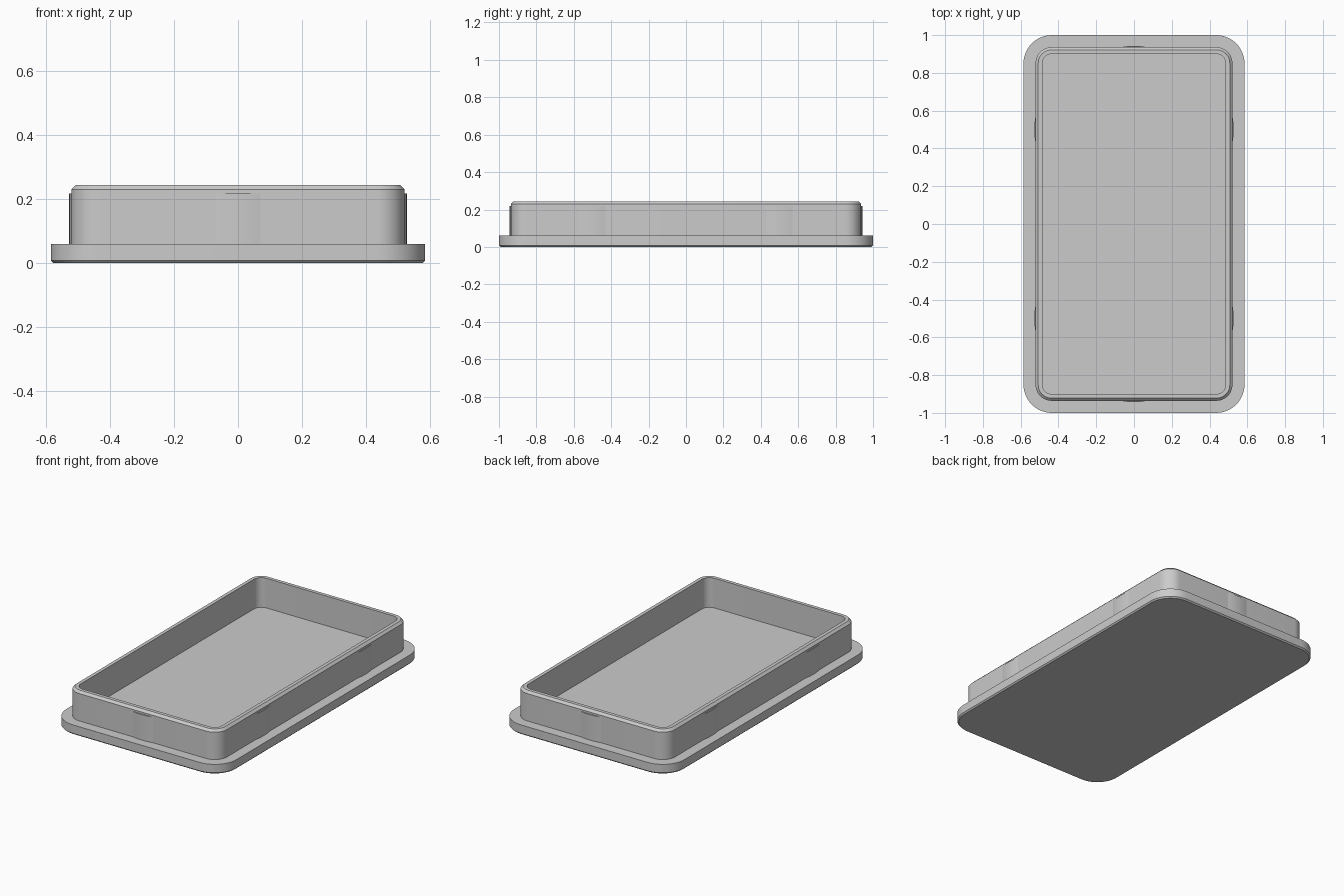
import bpy
import bmesh
import math

cube = bpy.data.objects.get("Cube")
if cube:
    bpy.data.objects.remove(cube, do_unlink=True)

GREY = (0.6, 0.6, 0.6, 1)
grey = bpy.data.materials.new("light grey plastic")
grey.use_nodes = True
grey.diffuse_color = GREY
grey.node_tree.nodes["Principled BSDF"].inputs["Base Color"].default_value = GREY

HALF_X, HALF_Y = 0.585, 1.0      # flange half sizes
FLANGE_TOP = 0.06
WALL_X, WALL_Y = 0.521, 0.936    # rim wall half sizes
CORNER_STEPS = 12


def rounded_rect(hx, hy, r, z):
    """Counter-clockwise outline of a rounded rectangle."""
    points = []
    for i, (sx, sy) in enumerate([(1, 1), (-1, 1), (-1, -1), (1, -1)]):
        for k in range(CORNER_STEPS + 1):
            a = math.pi / 2 * (i + k / CORNER_STEPS)
            points.append((sx * (hx - r) + r * math.cos(a),
                           sy * (hy - r) + r * math.sin(a), z))
    return points


def loft(name, outlines, closed=False):
    """Skin a stack of outlines; cap the ends or join last to first."""
    bm = bmesh.new()
    rings = [[bm.verts.new(p) for p in outline] for outline in outlines]
    pairs = list(zip(rings, rings[1:]))
    if closed:
        pairs.append((rings[-1], rings[0]))
    else:
        bm.faces.new(rings[0][::-1])
        bm.faces.new(rings[-1])
    for low, high in pairs:
        for i in range(len(low)):
            j = (i + 1) % len(low)
            bm.faces.new((low[i], low[j], high[j], high[i]))
    bmesh.ops.recalc_face_normals(bm, faces=bm.faces)
    mesh = bpy.data.meshes.new(name)
    bm.to_mesh(mesh)
    bm.free()
    mesh.materials.append(grey)
    obj = bpy.data.objects.new(name, mesh)
    bpy.context.collection.objects.link(obj)
    bpy.ops.object.select_all(action="DESELECT")
    obj.select_set(True)
    bpy.context.view_layer.objects.active = obj
    bpy.ops.object.shade_smooth_by_angle(angle=math.radians(30))
    return obj


# Flange plate with a chamfered bottom edge
loft("flange", [
    rounded_rect(HALF_X - 0.008, HALF_Y - 0.008, 0.142, 0),
    rounded_rect(HALF_X, HALF_Y, 0.15, 0.008),
    rounded_rect(HALF_X, HALF_Y, 0.15, FLANGE_TOP),
])

# Upright rim: outer wall, chamfer, flat lip, inner wall
loft("rim_wall", [
    rounded_rect(WALL_X, WALL_Y, 0.085, 0.05),
    rounded_rect(WALL_X, WALL_Y, 0.085, 0.23),
    rounded_rect(WALL_X - 0.014, WALL_Y - 0.014, 0.071, 0.244),
    rounded_rect(WALL_X - 0.036, WALL_Y - 0.036, 0.049, 0.244),
    rounded_rect(WALL_X - 0.036, WALL_Y - 0.036, 0.049, 0.05),
], closed=True)


def friction_rib(name, x, y, turn):
    """Shallow upright bulge on the wall, facing the turn direction."""
    half, rise = 0.07, 0.007
    arc = [(rise * (1 - (t / 6) ** 2), half * t / 6) for t in range(-6, 7)]
    arc += [(-0.01, half), (-0.01, -half)]
    obj = loft(name, [[(u, v, z) for u, v in arc] for z in (0.05, 0.218)])
    obj.location = (x, y, 0)
    obj.rotation_euler.z = turn


# Ribs: two on each long side, one on each short side
for side, sx in (("left", 1), ("right", -1)):
    for end, sy in (("front", -0.5), ("back", 0.5)):
        friction_rib(f"{side}_{end}_rib", sx * WALL_X, sy,
                     0 if sx > 0 else math.pi)
for end, sy in (("front", -1), ("back", 1)):
    friction_rib(f"{end}_rib", 0, sy * WALL_Y, sy * math.pi / 2)
